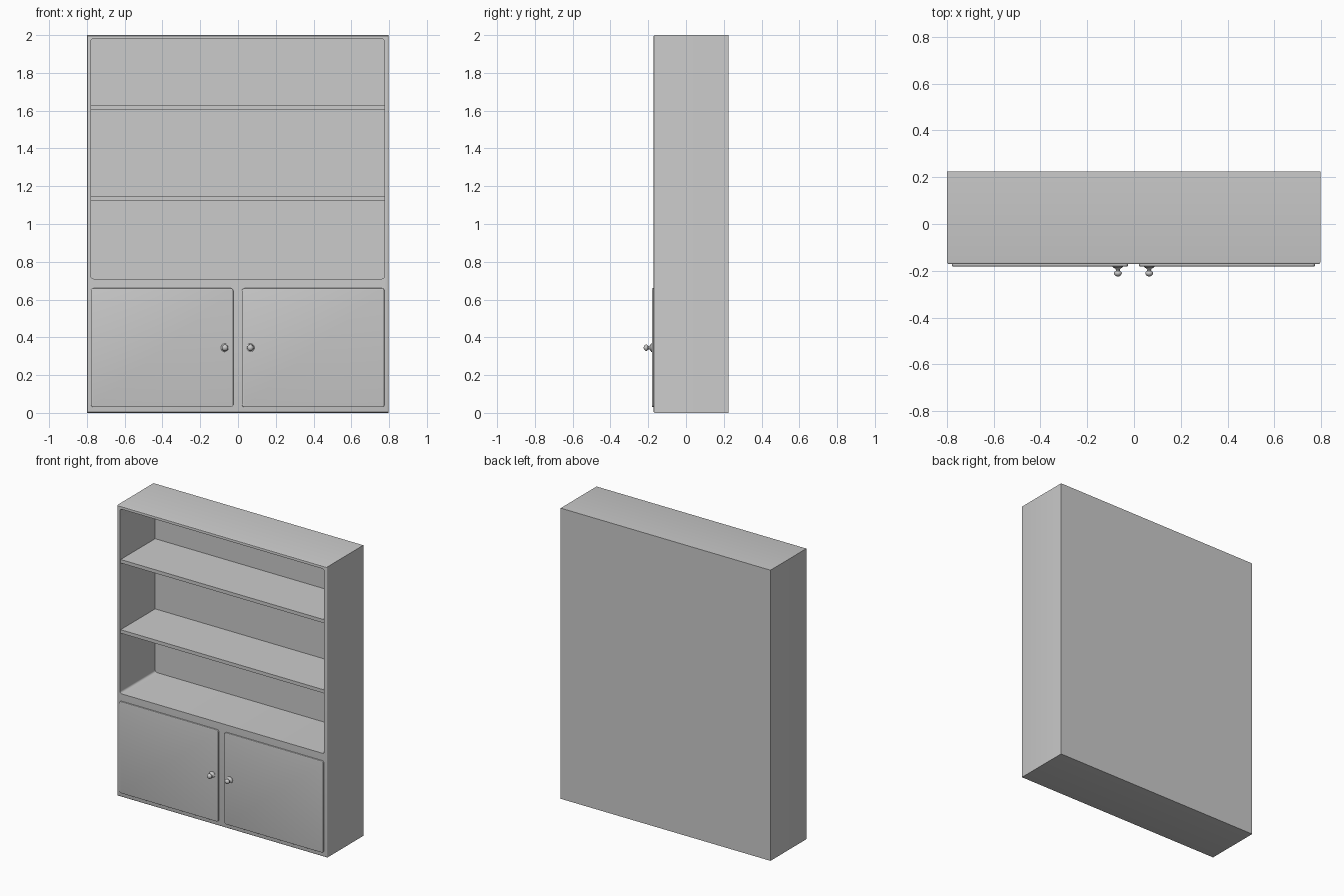
import bpy, bmesh, math

if "Cube" in bpy.data.objects:
    bpy.data.objects.remove(bpy.data.objects["Cube"])

CX = -0.002                      # centre line of the cabinet
FRONT, BACK = -0.171, 0.224      # carcass depth


def finish(name, bm, angle=30):
    bmesh.ops.recalc_face_normals(bm, faces=bm.faces)
    me = bpy.data.meshes.new(name)
    bm.to_mesh(me)
    bm.free()
    ob = bpy.data.objects.new(name, me)
    bpy.context.scene.collection.objects.link(ob)
    bpy.context.view_layer.objects.active = ob
    bpy.ops.object.select_all(action='DESELECT')
    ob.select_set(True)
    bpy.ops.object.shade_smooth_by_angle(angle=math.radians(angle))
    return ob


def slab(name, x0, x1, y0, y1, z0, z1, corner=0.0, front=0.0):
    """Box with rounded corners seen from the front and a softened front rim."""
    bm = bmesh.new()
    bmesh.ops.create_cube(bm, size=1)
    for v in bm.verts:
        v.co = (x1 if v.co.x > 0 else x0, y1 if v.co.y > 0 else y0,
                z1 if v.co.z > 0 else z0)
    if corner:
        edges = [e for e in bm.edges
                 if abs(e.verts[0].co.y - e.verts[1].co.y) > 1e-4]
        bmesh.ops.bevel(bm, geom=edges, offset=corner, segments=5,
                        profile=0.5, affect='EDGES')
    if front:
        edges = [e for e in bm.edges
                 if all(abs(v.co.y - y0) < 1e-5 for v in e.verts)]
        bmesh.ops.bevel(bm, geom=edges, offset=front, segments=3,
                        profile=0.5, affect='EDGES')
    return finish(name, bm)


def lathe(name, profile, x, z, n=24):
    """Revolve (radius, y) points around the y direction."""
    bm = bmesh.new()
    rings = [[bm.verts.new((x + r * math.cos(2 * math.pi * i / n), y,
                            z + r * math.sin(2 * math.pi * i / n)))
              for i in range(n)] for r, y in profile]
    for a, b in zip(rings, rings[1:]):
        for i in range(n):
            j = (i + 1) % n
            bm.faces.new((a[i], a[j], b[j], b[i]))
    bm.faces.new(rings[0])
    bm.faces.new(rings[-1])
    return finish(name, bm, 40)


# Carcass with one tall open compartment
carcass = slab("carcass", CX - 0.798, CX + 0.799, FRONT, BACK, 0, 2, front=0.007)
opening = slab("opening_cutter", CX - 0.777, CX + 0.777, FRONT - 0.1,
               BACK - 0.012, 0.71, 1.98, corner=0.014)
opening.hide_render = True
opening.hide_viewport = True
cut = carcass.modifiers.new("opening", 'BOOLEAN')
cut.operation = 'DIFFERENCE'
cut.solver = 'EXACT'
cut.object = opening

# Two shelves
for i, z in enumerate((1.133, 1.616)):
    slab(f"shelf_{i + 1}", CX - 0.779, CX + 0.779, FRONT + 0.008,
         BACK - 0.008, z - 0.012, z + 0.012)

# Pair of doors with turned knobs
knob = [(0.022, -0.178), (0.022, -0.184), (0.018, -0.187), (0.011, -0.191),
        (0.008, -0.196), (0.009, -0.201), (0.015, -0.205), (0.017, -0.209),
        (0.016, -0.215), (0.012, -0.220), (0.006, -0.2235), (0.001, -0.224)]
for side, s in (("left", -1), ("right", 1)):
    xs = sorted((CX + s * 0.023, CX + s * 0.777))
    slab(f"door_{side}", xs[0], xs[1], -0.181, FRONT + 0.02, 0.03, 0.66,
         corner=0.014, front=0.003)
    lathe(f"knob_{side}", knob, CX + s * 0.067, 0.345)
